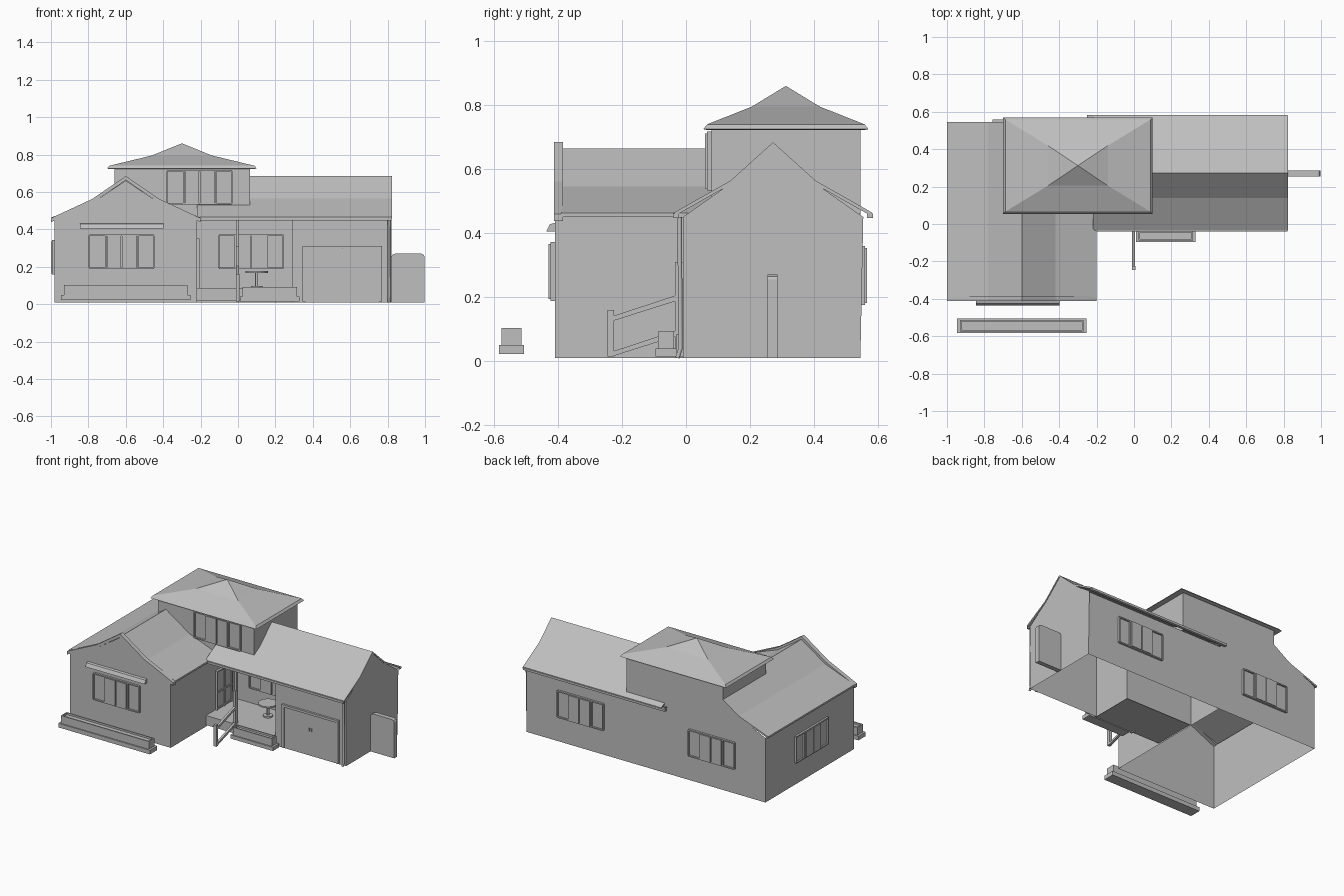
import bpy
import bmesh
from math import pi
from mathutils import Matrix, Vector

cube = bpy.data.objects.get("Cube")
if cube:
    bpy.data.objects.remove(cube)

GREY = (0.52, 0.52, 0.52, 1)
grey = bpy.data.materials.new("plain grey")
grey.use_nodes = True
grey.diffuse_color = GREY
grey.node_tree.nodes["Principled BSDF"].inputs["Base Color"].default_value = GREY


def finish(name, bm, recalc=True):
    if recalc:
        bmesh.ops.recalc_face_normals(bm, faces=bm.faces)
    mesh = bpy.data.meshes.new(name)
    bm.to_mesh(mesh)
    bm.free()
    mesh.materials.append(grey)
    ob = bpy.data.objects.new(name, mesh)
    bpy.context.collection.objects.link(ob)
    return ob


def add_box(bm, lo, hi):
    lo, hi = Vector(lo), Vector(hi)
    m = Matrix.Translation((lo + hi) / 2) @ Matrix.Diagonal((hi - lo).to_4d())
    m[3][3] = 1
    bmesh.ops.create_cube(bm, size=1, matrix=m)


def boxes(name, *pairs):
    bm = bmesh.new()
    for lo, hi in pairs:
        add_box(bm, lo, hi)
    return finish(name, bm)


def sheets(name, *polygons):
    bm = bmesh.new()
    for poly in polygons:
        bm.faces.new([bm.verts.new(p) for p in poly])
    bmesh.ops.remove_doubles(bm, verts=bm.verts, dist=0.0005)
    return finish(name, bm)


def prism(name, outline, place, start, end):
    """Extrude a 2D outline; place(u, v, t) gives the 3D point."""
    bm = bmesh.new()
    a = [bm.verts.new(place(u, v, start)) for u, v in outline]
    b = [bm.verts.new(place(u, v, end)) for u, v in outline]
    bm.faces.new(a)
    bm.faces.new(b)
    for i in range(len(a)):
        j = (i + 1) % len(a)
        bm.faces.new((a[i], a[j], b[j], b[i]))
    return finish(name, bm)


def tube(name, points, radius):
    curve = bpy.data.curves.new(name, "CURVE")
    curve.dimensions = "3D"
    curve.bevel_depth = radius
    curve.bevel_resolution = 1
    curve.use_fill_caps = True
    spline = curve.splines.new("POLY")
    spline.points.add(len(points) - 1)
    for p, co in zip(spline.points, points):
        p.co = (*co, 1)
    curve.materials.append(grey)
    ob = bpy.data.objects.new(name, curve)
    bpy.context.collection.objects.link(ob)


def gable(half, centre):
    """Mirror half a roof line, eave to ridge, about a centre."""
    return [(centre - u, v) for u, v in half] + [(centre + u, v) for u, v in half[-2::-1]]


def band(line, thick):
    return line + [(u, v - thick) for u, v in reversed(line)]


along_y = lambda u, v, t: (u, t, v)
along_x = lambda u, v, t: (t, u, v)
BASE, EAVE, FRONT, BACK = 0.01, 0.45, -0.41, 0.545
LEFT, JOIN, RIGHT = -0.98, -0.22, 0.82
WING, RIDGE = -0.6, 0.272

# Front wing: gabled shell, open underneath
wall_line = [(LEFT, BASE)] + gable([(0.38, EAVE), (0.18, 0.54), (0, 0.66)], WING) + [(JOIN, BASE)]
sheets("wing_walls",
       [(u, FRONT, v) for u, v in wall_line],
       [(u, BACK, v) for u, v in wall_line],
       *[[(x, FRONT, BASE), (x, BACK, BASE), (x, BACK, EAVE), (x, FRONT, EAVE)]
         for x in (LEFT, JOIN)])
prism("wing_roof", band(gable([(0.4, 0.463), (0.18, 0.545), (0, 0.665)], WING), 0.012),
      along_y, FRONT + 0.02, BACK)
prism("wing_gable_rim", band(gable([(0.4, 0.46), (0.18, 0.562), (0, 0.685)], WING), 0.022),
      along_y, FRONT - 0.003, FRONT + 0.026)

# Main block with a deep recessed porch
P_RIGHT, P_BACK, M_FRONT = 0.29, 0.28, -0.01
gable_line = gable([(RIDGE - M_FRONT, EAVE), (0.133, 0.555), (0, 0.675)], RIDGE)


def wall(a, b, top=EAVE):
    return [(*a, BASE), (*b, BASE), (*b, top), (*a, top)]


sheets("main_walls",
       [(RIGHT, u, v) for u, v in [(M_FRONT, BASE)] + gable_line + [(BACK, BASE)]],
       [(JOIN, u, v) for u, v in gable_line],
       wall((JOIN, BACK), (RIGHT, BACK)),
       wall((P_RIGHT, M_FRONT), (RIGHT, M_FRONT)),
       wall((P_RIGHT, M_FRONT), (P_RIGHT, P_BACK)),
       wall((JOIN, P_BACK), (P_RIGHT, P_BACK)))
prism("main_roof", band(gable([(0.308, 0.465), (0.133, 0.564), (0, 0.684)], RIDGE), 0.012),
      along_x, JOIN, RIGHT + 0.004)
boxes("main_gutters",
      ((JOIN, -0.04, 0.447), (RIGHT, -0.022, 0.462)),
      ((JOIN - 0.03, 0.566, 0.447), (RIGHT, 0.584, 0.462)))
tube("downspout", [(0.807, -0.02, 0.45), (0.807, -0.017, 0.04), (0.807, -0.027, 0.01)], 0.008)

# Upper storey with a flared hipped roof
T_X, T_Y = -0.3, 0.312
x0, x1, y0, y1 = -0.66, 0.065, 0.08, 0.545
corners = [(x0, y0), (x1, y0), (x1, y1), (x0, y1)]
sheets("tower_walls", *[[(*a, 0.46), (*b, 0.46), (*b, 0.725), (*a, 0.725)]
                        for a, b in zip(corners, corners[1:] + corners[:1])])
bm = bmesh.new()
rings = []
for hx, hy, z in ((0.385, 0.245, 0.722), (0.4, 0.258, 0.725), (0.388, 0.246, 0.74), (0.16, 0.107, 0.795)):
    rings.append([bm.verts.new((T_X + sx * hx, T_Y + sy * hy, z))
                  for sx, sy in ((-1, -1), (1, -1), (1, 1), (-1, 1))])
apex = bm.verts.new((T_X, T_Y, 0.86))
bm.faces.new(rings[0])
for i in range(4):
    j = (i + 1) % 4
    for low, high in zip(rings, rings[1:]):
        bm.faces.new((low[i], low[j], high[j], high[i]))
    bm.faces.new((rings[-1][i], rings[-1][j], apex))
finish("tower_roof", bm)


# Windows: framed side panes and a projecting pair in the middle
def window(name, x, y, z, turn=0):
    w, h, f = 0.172, 0.088, 0.008
    parts = [((-w, -0.004, -h), (w, 0, h))]
    for s in (-1, 1):
        parts.append(((-w, -0.014, s * h - f / 2), (w, 0, s * h + f / 2)))
        for u in (w, 0.085):
            parts.append(((s * u - f / 2, -0.014, -h), (s * u + f / 2, 0, h)))
        lo, hi = sorted((s * 0.003, s * 0.079))
        parts.append(((lo, -0.02, -h + 0.002), (hi, 0, h - 0.002)))
    ob = boxes(name, *parts)
    ob.location = (x, y, z)
    ob.rotation_euler.z = turn


window("wing_front_window", -0.622, FRONT, 0.28)
window("tower_window", -0.205, y0, 0.625)
window("porch_window", 0.07, P_BACK, 0.28)
window("back_window_main", 0.41, BACK, 0.268, pi)
window("back_window_wing", -0.58, BACK, 0.268, pi)
window("side_window", LEFT, 0.055, 0.25, -pi / 2)
prism("window_awning", [(FRONT, 0.432), (-0.425, 0.428), (-0.437, 0.405), (FRONT, 0.405)],
      along_x, -0.845, -0.398)

# Porch: floor, column, door and table
boxes("porch_floor", ((JOIN, -0.03, 0.02), (P_RIGHT, P_BACK, 0.085)))
boxes("porch_column", ((-0.012, -0.018, 0.01), (0.002, -0.004, EAVE)))
door = [((JOIN, 0.07, 0.085), (JOIN + 0.008, 0.24, 0.35))]
for lo, hi in ((0.07, 0.08), (0.23, 0.24), (0.15, 0.16)):
    door.append(((JOIN, lo, 0.085), (JOIN + 0.015, hi, 0.35)))
for z in (0.09, 0.2, 0.34):
    door.append(((JOIN, 0.07, z), (JOIN + 0.015, 0.24, z + 0.01)))
boxes("front_door", *door)
bm = bmesh.new()
for r, z, d in ((0.06, 0.172, 0.01), (0.008, 0.13, 0.08), (0.03, 0.09, 0.012)):
    bmesh.ops.create_cone(bm, cap_ends=True, segments=16, radius1=r, radius2=r, depth=d,
                          matrix=Matrix.Translation((0.1, 0.18, z)))
finish("porch_table", bm)

# Sloping stair rail
boxes("rail_posts", ((-0.012, -0.245, 0.015), (0.008, -0.225, 0.16)),
      ((-0.012, -0.035, 0.015), (0.005, -0.02, 0.31)))
for label, z in (("top_rail", 0.125), ("bottom_rail", 0.015)):
    prism(label, [(-0.23, z), (-0.025, z + 0.065), (-0.025, z + 0.083), (-0.23, z + 0.015)],
          along_x, -0.01, 0.005)


# Planters: wide foot and a hollow trough
def planter(name, xa, xb, ya, yb, z, foot, top):
    t, i = 0.008, 0.014
    xl, xr, yl, yr = xa + i, xb - i, ya + t, yb - t
    boxes(name, ((xa, ya, z), (xb, yb, foot)),
          ((xl, yl, foot), (xr, yr, top - 0.012)),
          ((xl, yl, foot), (xr, yl + t, top)), ((xl, yr - t, foot), (xr, yr, top)),
          ((xl, yl, foot), (xl + t, yr, top)), ((xr - t, yl, foot), (xr, yr, top)))


planter("front_planter", -0.945, -0.255, -0.584, -0.506, 0.022, 0.05, 0.103)
planter("porch_planter", 0.01, 0.33, -0.096, -0.03, 0.015, 0.04, 0.092)

# Garage doors in a raised frame
F = M_FRONT
boxes("garage_frame", ((0.345, F - 0.012, 0.015), (0.362, F, 0.31)),
      ((0.753, F - 0.012, 0.015), (0.77, F, 0.31)),
      ((0.345, F - 0.014, 0.294), (0.77, F, 0.31)))
boxes("garage_doors", ((0.362, F - 0.006, 0.015), (0.556, F, 0.294)),
      ((0.559, F - 0.006, 0.015), (0.753, F, 0.294)),
      ((0.546, F - 0.012, 0.18), (0.552, F, 0.2)), ((0.563, F - 0.012, 0.18), (0.569, F, 0.2)))

# Side gate panel with rounded top corners
prism("side_gate", [(RIGHT, 0.01), (0.998, 0.01), (0.998, 0.255), (0.992, 0.265), (0.98, 0.27),
                    (0.84, 0.27), (0.828, 0.265), (RIGHT, 0.255)], along_y, 0.255, 0.286)
